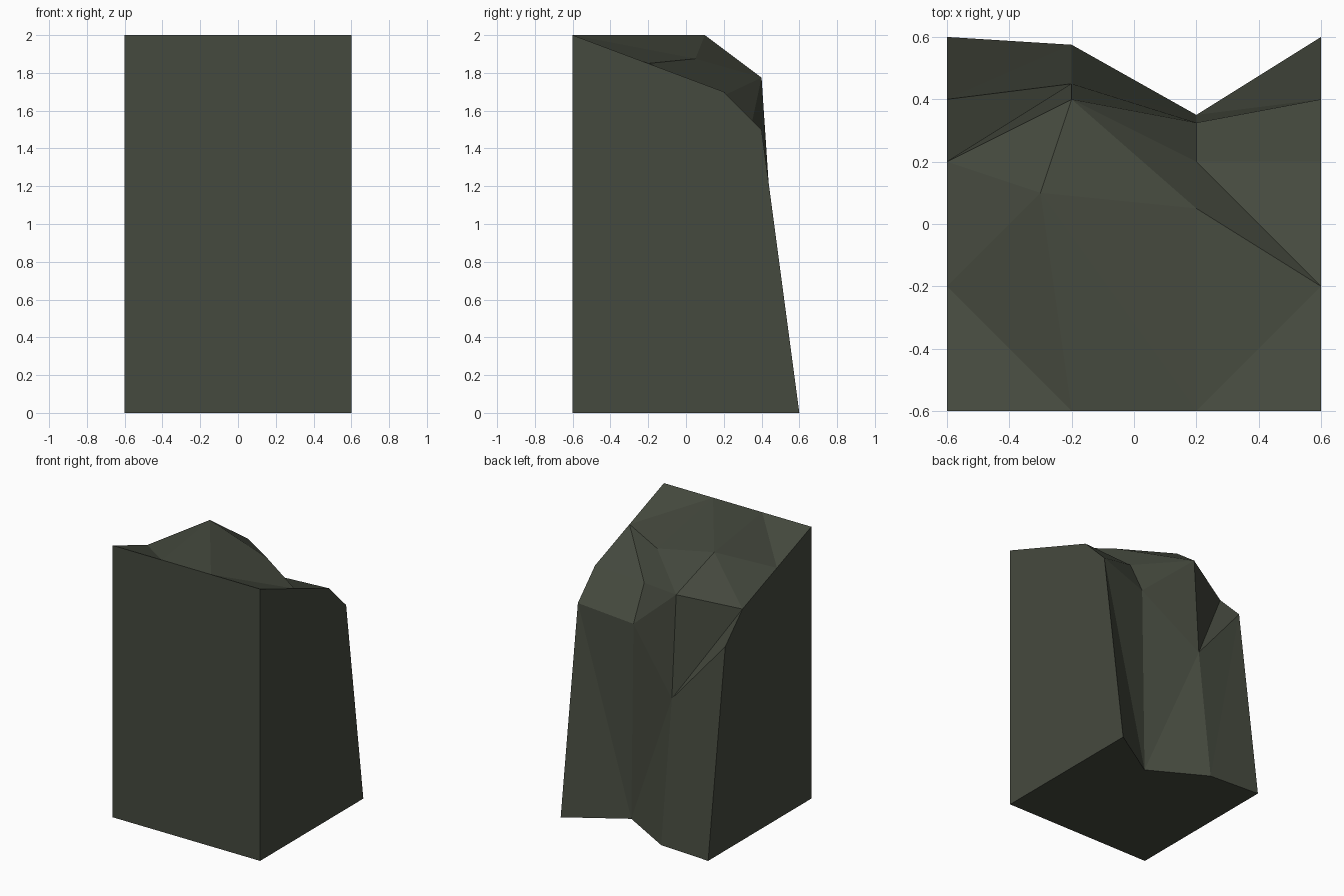
import bpy, bmesh

if "Cube" in bpy.data.objects:
    bpy.data.objects.remove(bpy.data.objects["Cube"])

# Single mossy grey stone colour
stone = bpy.data.materials.new("dark_moss_stone")
stone.diffuse_color = (0.060, 0.068, 0.049, 1)
stone.use_nodes = True
stone.node_tree.nodes["Principled BSDF"].inputs["Base Color"].default_value = stone.diffuse_color

# Outer edge profile (y, z), shared by both ends so that blocks can tile
profile = [(-0.6, 0), (-0.6, 2), (-0.2, 1.85), (0.2, 1.7), (0.4, 1.5), (0.6, 0)]
pts = {}
for i, (y, z) in enumerate(profile):
    pts[f"L{i}"] = (-0.6, y, z)
    pts[f"R{i}"] = (0.6, y, z)

# Inner points: front rim (a, b), peak, left buttress (m), right gully (g)
pts.update({
    "a": (-0.2, -0.6, 2), "b": (0.2, -0.6, 2), "peak": (-0.3, 0.1, 2),
    "m0": (-0.2, 0.4, 1.775), "m1": (-0.2, 0.45, 1.03), "m2": (-0.2, 0.575, 0),
    "g0": (0.2, 0.05, 1.875), "g1": (0.2, 0.2, 1.68),
    "g2": (0.2, 0.325, 1.425), "g3": (0.2, 0.35, 0),
})

faces = [
    # flat ends, front and base
    "L0 L1 L2 L3 L4 L5", "R0 R1 R2 R3 R4 R5",
    "L0 R0 R1 b a L1", "L0 R0 R5 g3 m2 L5",
    # sloping top
    "L1 a L2", "a peak L2", "L2 peak L3", "L3 peak m0", "a b peak",
    "b g0 peak", "peak g0 m0", "b R1 R2", "b R2 g0", "g0 R2 g1",
    "g1 R2 R3", "m0 g0 g1",
    # broken upper rim
    "L3 m0 m1", "L3 m1 L4", "m0 g1 g2", "m0 g2 m1", "g1 R3 R4 g2",
    # rock wall
    "L4 m1 m2", "L4 m2 L5", "m1 g3 m2", "m1 g2 g3", "g2 R4 g3", "R4 R5 g3",
]

bm = bmesh.new()
v = {name: bm.verts.new(co) for name, co in pts.items()}
for f in faces:
    bm.faces.new([v[n] for n in f.split()])
bmesh.ops.recalc_face_normals(bm, faces=bm.faces[:])

mesh = bpy.data.meshes.new("cliff_block")
bm.to_mesh(mesh)
bm.free()
mesh.materials.append(stone)
bpy.context.collection.objects.link(bpy.data.objects.new("cliff_block", mesh))
